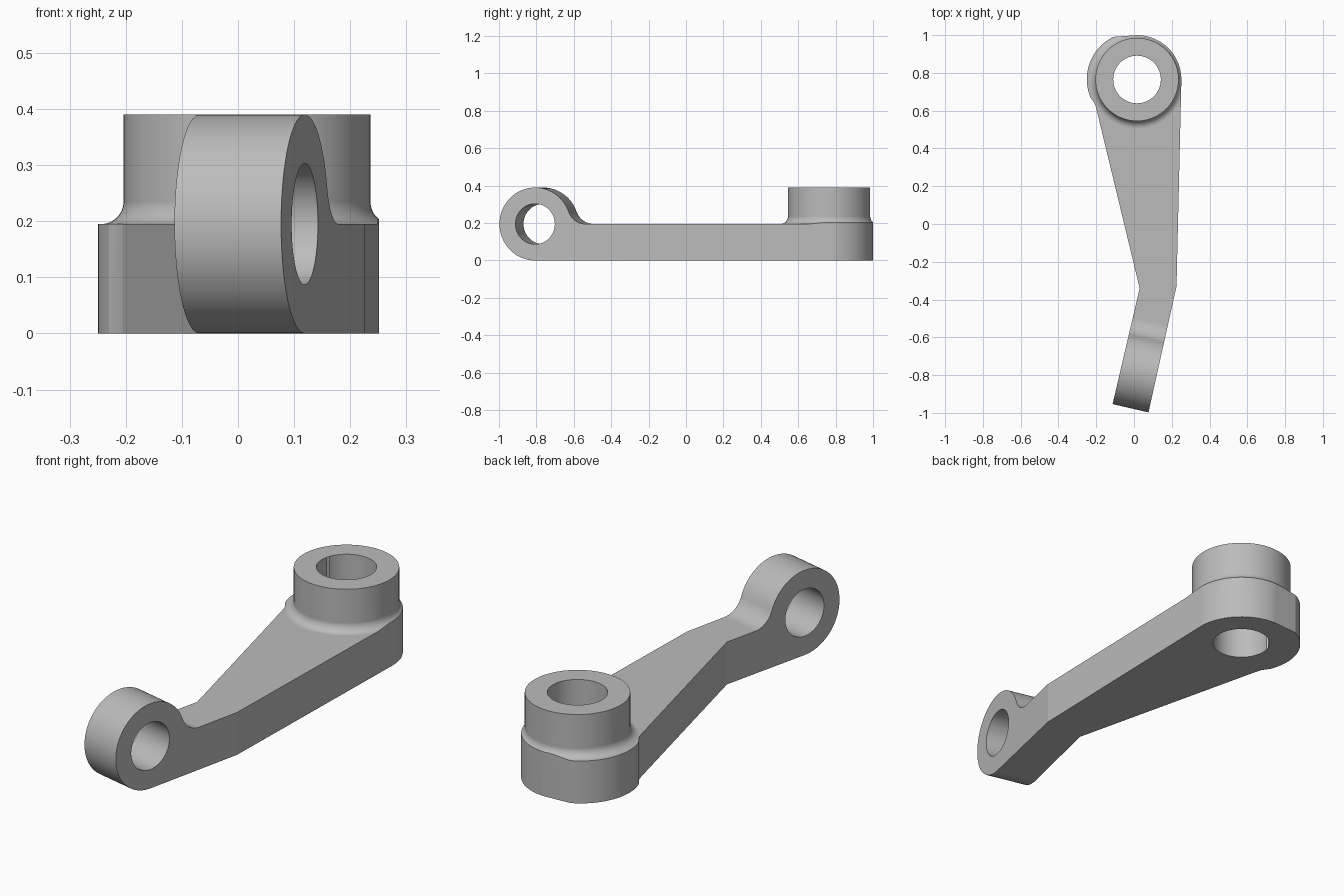
import bpy, bmesh, math
from mathutils import Vector, Matrix

if "Cube" in bpy.data.objects:
    bpy.data.objects.remove(bpy.data.objects["Cube"], do_unlink=True)

steel = bpy.data.materials.new("plain grey metal")
steel.use_nodes = True
grey = (0.5, 0.5, 0.5, 1)
steel.diffuse_color = grey
steel.node_tree.nodes["Principled BSDF"].inputs["Base Color"].default_value = grey


def arc(cx, cy, r, start, end, steps):
    """Points along an arc, angles in degrees."""
    angles = [math.radians(start + (end - start) * i / steps) for i in range(steps + 1)]
    return [(cx + r * math.cos(a), cy + r * math.sin(a)) for a in angles]


def finish(name, bm, matrix=Matrix()):
    bmesh.ops.recalc_face_normals(bm, faces=bm.faces)
    mesh = bpy.data.meshes.new(name)
    bm.to_mesh(mesh)
    bm.free()
    mesh.transform(matrix)
    mesh.materials.append(steel)
    obj = bpy.data.objects.new(name, mesh)
    bpy.context.collection.objects.link(obj)
    return obj


def prism(name, points, low, high, matrix=Matrix()):
    """Extrude a closed outline along its local z."""
    bm = bmesh.new()
    face = bm.faces.new([bm.verts.new((x, y, low)) for x, y in points])
    grown = bmesh.ops.extrude_face_region(bm, geom=[face])["geom"]
    verts = [g for g in grown if isinstance(g, bmesh.types.BMVert)]
    bmesh.ops.translate(bm, verts=verts, vec=(0, 0, high - low))
    return finish(name, bm, matrix)


def lathe(name, profile, cx, cy, steps=72):
    """Spin a (radius, height) profile about a vertical axis."""
    bm = bmesh.new()
    verts = [bm.verts.new((r, 0, z)) for r, z in profile]
    edges = [bm.edges.new(pair) for pair in zip(verts, verts[1:])]
    bmesh.ops.spin(bm, geom=verts + edges, axis=(0, 0, 1), cent=(0, 0, 0),
                   angle=math.tau, steps=steps, use_duplicate=False)
    bmesh.ops.remove_doubles(bm, verts=bm.verts, dist=0.0001)
    return finish(name, bm, Matrix.Translation((cx, cy, 0)))


def combine(target, tool, operation):
    mod = target.modifiers.new(operation.lower(), "BOOLEAN")
    mod.operation, mod.object, mod.solver = operation, tool, "EXACT"
    bpy.context.view_layer.objects.active = target
    bpy.ops.object.modifier_apply(modifier=mod.name)
    bpy.data.objects.remove(tool, do_unlink=True)


# Main sizes
thick = 0.195          # arm thickness, also the radius of the cross eye
blend = 0.10           # fillet between eye and arm
boss = (0.016, 0.765)  # upright boss centre

# Frame of the cross eye: local x runs back along the arm, y is up
along = Vector((0.225, 0.974, 0)).normalized()
up = Vector((0, 0, 1))
eye_frame = Matrix((along, up, along.cross(up))).transposed().to_4x4()
eye_frame.translation = (0.024, -0.785, thick)

# Side profile: flat arm, concave fillet, round eye
run = math.sqrt(thick ** 2 + 2 * thick * blend)
tilt = math.degrees(math.atan2(blend, run))
side = [(2.3, -thick), (2.3, 0)]
side += arc(run, blend, blend, 270, 180 + tilt, 12)
side += arc(0, 0, thick, tilt, 270, 48)[1:]
lever = prism("lever_arm", side, -0.9, 0.9, eye_frame)

# Upright boss with a flared foot
flare = arc(0.26, 0.235, 0.04, 270, 180, 12)
profile = [(0, 0.08), (0.26, 0.08)] + flare + [(0.22, 0.39), (0, 0.39)]
combine(lever, lathe("boss", profile, *boss), "UNION")

# Plan outline trims the arm, its bend and the rounded rear end
plan = [(-0.137, -1.055), (0.055, -1.095), (0.225, -0.33)]
plan += arc(*boss, 0.235, 0, 90, 14)
plan += arc(0, 0.766, 0.25, 116, 203, 16)
plan += [(-0.217, 0.652), (-0.206, 0.633), (-0.198, 0.605), (0.03, -0.34)]
combine(lever, prism("plan_trim", plan, -0.2, 0.6), "INTERSECT")

# Bores through the boss and the cross eye
combine(lever, prism("boss_bore", arc(*boss, 0.126, 0, 355, 71), -0.2, 0.6), "DIFFERENCE")
combine(lever, prism("eye_bore", arc(0, 0, 0.108, 0, 354, 59), -0.4, 0.4, eye_frame), "DIFFERENCE")

# Smooth the round surfaces, keep flats flat and edges crisp
bpy.ops.object.select_all(action="DESELECT")
lever.select_set(True)
bpy.context.view_layer.objects.active = lever
bpy.ops.object.shade_smooth_by_angle(angle=math.radians(11))
weighted = lever.modifiers.new("flat_normals", "WEIGHTED_NORMAL")
weighted.keep_sharp = True
